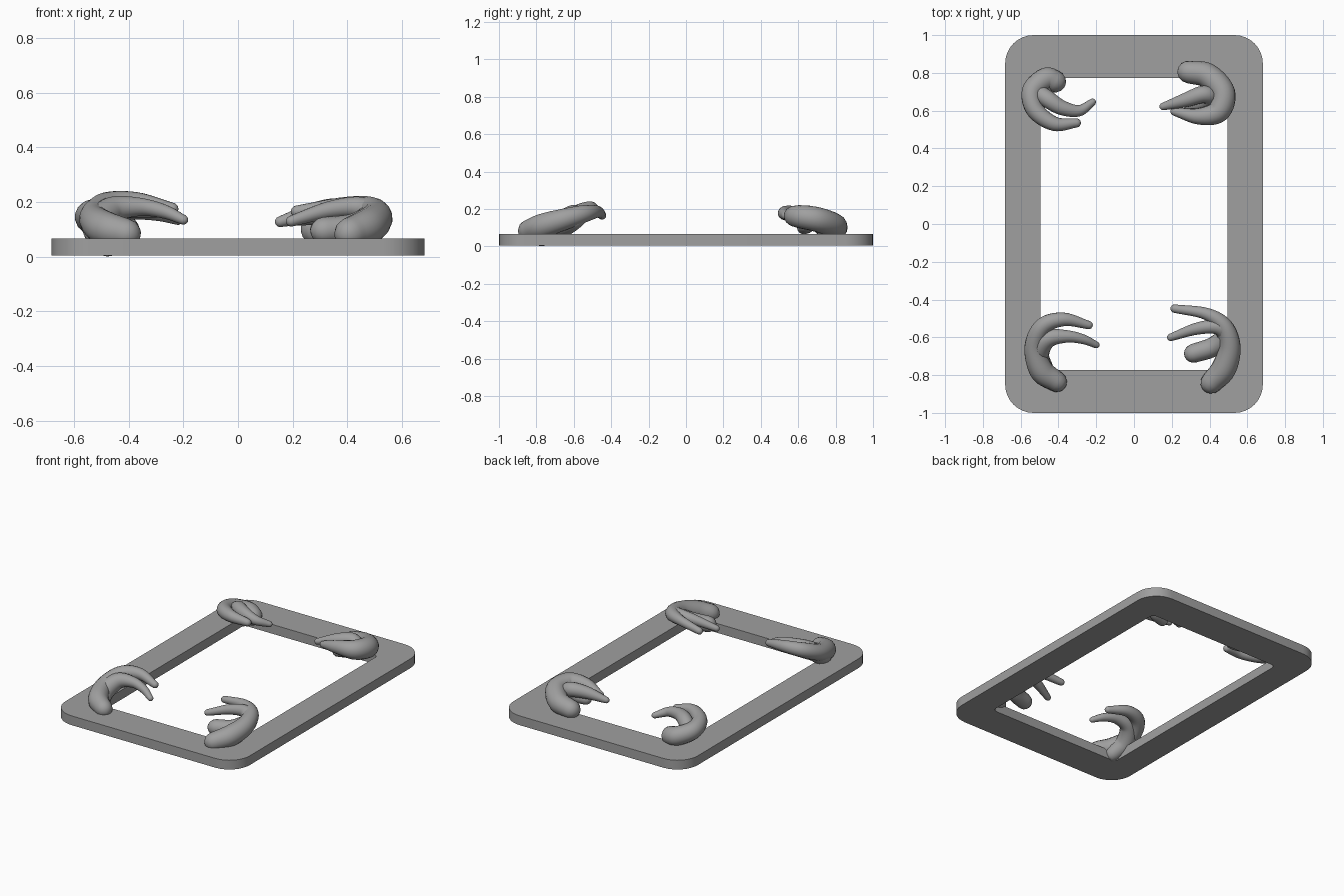
import bpy, bmesh, math
from mathutils import Vector

if "Cube" in bpy.data.objects:
    bpy.data.objects.remove(bpy.data.objects["Cube"])

# Dark grey for every part
grey = bpy.data.materials.new("dark_grey")
grey.diffuse_color = (0.35, 0.35, 0.35, 1)
grey.use_nodes = True
grey.node_tree.nodes["Principled BSDF"].inputs["Base Color"].default_value = grey.diffuse_color


def make_object(name, bm, angle=40):
    bmesh.ops.recalc_face_normals(bm, faces=bm.faces)
    mesh = bpy.data.meshes.new(name)
    bm.to_mesh(mesh)
    bm.free()
    mesh.materials.append(grey)
    obj = bpy.data.objects.new(name, mesh)
    bpy.context.collection.objects.link(obj)
    bpy.ops.object.select_all(action='DESELECT')
    obj.select_set(True)
    bpy.context.view_layer.objects.active = obj
    bpy.ops.object.shade_smooth_by_angle(angle=math.radians(angle))
    return obj


def rounded_rect(hx, hy, r, steps=8):
    pts = []
    for q, (sx, sy) in enumerate([(1, 1), (-1, 1), (-1, -1), (1, -1)]):
        for i in range(steps + 1):
            a = math.radians(90 * (q + i / steps))
            pts.append((sx * (hx - r) + r * math.cos(a), sy * (hy - r) + r * math.sin(a)))
    return pts


# Flat frame: outer and inner outlines bridged at two heights
def build_frame():
    bm = bmesh.new()
    outer, inner = rounded_rect(0.682, 1.0, 0.15), rounded_rect(0.495, 0.772, 0.03)
    loops = [[bm.verts.new((x, y, z)) for x, y in pts]
             for pts, z in ((outer, 0.004), (outer, 0.066), (inner, 0.066), (inner, 0.004))]
    n = len(outer)
    for k in range(4):
        a, b = loops[k], loops[(k + 1) % 4]
        for i in range(n):
            j = (i + 1) % n
            bm.faces.new((a[i], a[j], b[j], b[i]))
    make_object("frame", bm)


def spline(pts, steps=7):
    v = [Vector(p) for p in pts]
    v = [2 * v[0] - v[1]] + v + [2 * v[-1] - v[-2]]
    out = []
    for i in range(1, len(v) - 2):
        a, b, c, d = v[i - 1:i + 3]
        for s in range(steps):
            t = s / steps
            out.append(0.5 * (2 * b + (c - a) * t + (2 * a - 5 * b + 4 * c - d) * t * t
                              + (3 * b - a - 3 * c + d) * t ** 3))
    return out + [v[-2]]


# Tapered curl with round ends, points are (x, y, z, radius)
def curl(name, pts, sides=16):
    path = spline(pts)
    start, end = path[0], path[-1]
    d0 = (path[0] - path[1]).xyz.normalized()
    d1 = (path[-1] - path[-2]).xyz.normalized()

    def cap(p, d):
        return [(p.xyz + d * p.w * math.sin(a), p.w * math.cos(a))
                for a in (math.radians(x) for x in (25, 50, 70, 86))]
    rings = cap(start, d0)[::-1] + [(p.xyz, p.w) for p in path] + cap(end, d1)
    bm = bmesh.new()
    loops, side = [], None
    for i, (c, r) in enumerate(rings):
        t = (rings[min(i + 1, len(rings) - 1)][0] - rings[max(i - 1, 0)][0]).normalized()
        side = t.cross(Vector((0, 0, 1))) if side is None else side - t * side.dot(t)
        side.normalize()
        up = side.cross(t)
        loops.append([bm.verts.new(c + r * (side * math.cos(a) + up * math.sin(a)))
                      for a in (2 * math.pi * k / sides for k in range(sides))])
    for a, b in zip(loops, loops[1:]):
        for k in range(sides):
            j = (k + 1) % sides
            bm.faces.new((a[k], a[j], b[j], b[k]))
    bm.faces.new(loops[0])
    bm.faces.new(loops[-1])
    make_object(name, bm, 60)


build_frame()

# Two curls on every corner, each from its thick root to its thin tip
curl("front_left_outer_curl", [
    (-0.41, -0.835, 0.085, 0.055), (-0.49, -0.775, 0.105, 0.064), (-0.528, -0.65, 0.145, 0.052),
    (-0.48, -0.54, 0.19, 0.046), (-0.37, -0.505, 0.2, 0.036), (-0.24, -0.535, 0.175, 0.022)])
curl("front_left_inner_curl", [
    (-0.475, -0.77, 0.05, 0.05), (-0.51, -0.69, 0.11, 0.06), (-0.46, -0.61, 0.17, 0.05),
    (-0.36, -0.595, 0.182, 0.034), (-0.27, -0.61, 0.165, 0.026), (-0.2, -0.64, 0.135, 0.018)])
curl("front_right_outer_curl", [
    (0.41, -0.84, 0.085, 0.058), (0.475, -0.765, 0.11, 0.066), (0.507, -0.65, 0.145, 0.058),
    (0.475, -0.54, 0.175, 0.046), (0.38, -0.475, 0.185, 0.032), (0.215, -0.448, 0.165, 0.022)])
curl("front_right_inner_curl", [
    (0.315, -0.685, 0.095, 0.05), (0.42, -0.65, 0.105, 0.052), (0.485, -0.59, 0.145, 0.05),
    (0.44, -0.545, 0.18, 0.04), (0.33, -0.555, 0.17, 0.032), (0.195, -0.6, 0.13, 0.02)])
curl("back_left_outer_curl", [
    (-0.42, 0.755, 0.095, 0.06), (-0.47, 0.767, 0.11, 0.06), (-0.54, 0.7, 0.14, 0.055),
    (-0.52, 0.6, 0.165, 0.048), (-0.42, 0.53, 0.178, 0.038), (-0.305, 0.535, 0.165, 0.024)])
curl("back_left_inner_curl", [
    (-0.45, 0.74, 0.09, 0.045), (-0.5, 0.7, 0.13, 0.045), (-0.455, 0.66, 0.17, 0.046),
    (-0.38, 0.615, 0.175, 0.04), (-0.29, 0.6, 0.16, 0.03), (-0.22, 0.645, 0.135, 0.019)])
curl("back_right_outer_curl", [
    (0.29, 0.805, 0.1, 0.06), (0.39, 0.785, 0.115, 0.066), (0.47, 0.695, 0.145, 0.066),
    (0.445, 0.595, 0.16, 0.06), (0.34, 0.57, 0.16, 0.043), (0.215, 0.595, 0.135, 0.022)])
curl("back_right_inner_curl", [
    (0.3, 0.63, 0.1, 0.036), (0.37, 0.65, 0.115, 0.043), (0.4, 0.675, 0.145, 0.046),
    (0.36, 0.685, 0.168, 0.046), (0.27, 0.655, 0.158, 0.038), (0.155, 0.622, 0.128, 0.02)])
